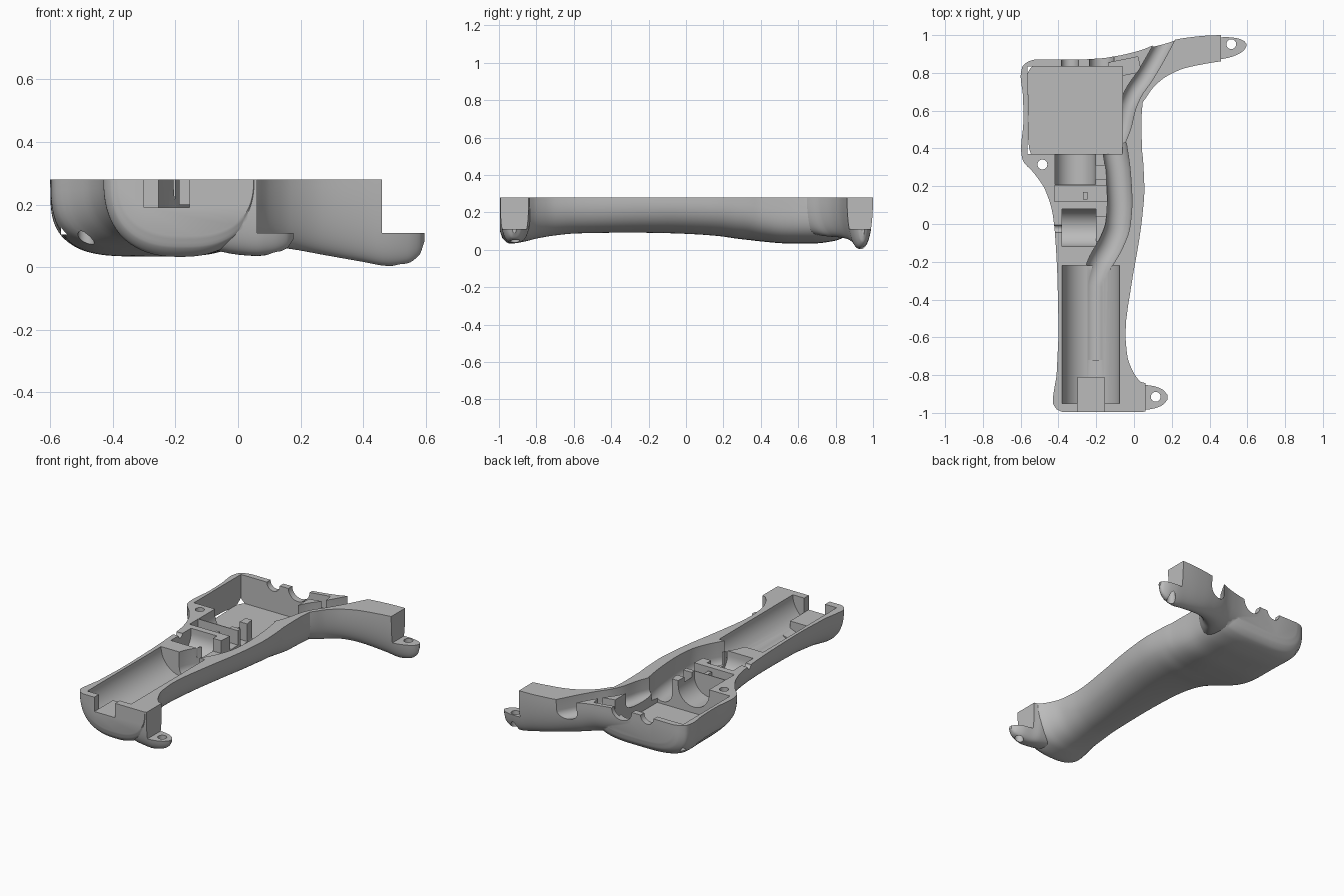
import bpy, bmesh, math
from mathutils import Vector, Matrix

cube = bpy.data.objects.get("Cube")
if cube:
    bpy.data.objects.remove(cube)

TOP, OVER = 0.28, 0.36

grey = bpy.data.materials.new("plain_grey")
grey.use_nodes = True
grey.diffuse_color = (0.5, 0.5, 0.5, 1)
grey.node_tree.nodes["Principled BSDF"].inputs["Base Color"].default_value = (0.5, 0.5, 0.5, 1)


def make(name, bm):
    bmesh.ops.recalc_face_normals(bm, faces=bm.faces)
    me = bpy.data.meshes.new(name)
    bm.to_mesh(me)
    bm.free()
    me.materials.append(grey)
    ob = bpy.data.objects.new(name, me)
    bpy.context.collection.objects.link(ob)
    return ob


def skin(name, rings):
    """Closed solid through a row of equal-sized rings."""
    bm = bmesh.new()
    rows = [[bm.verts.new(p) for p in ring] for ring in rings]
    n = len(rows[0])
    for a, b in zip(rows, rows[1:]):
        for i in range(n):
            j = (i + 1) % n
            bm.faces.new((a[i], a[j], b[j], b[i]))
    bm.faces.new(rows[0])
    bm.faces.new(rows[-1])
    return make(name, bm)


def resample(st, steps):
    """Smooth stations without overshoot."""
    cols = len(st[0])
    slope = []
    for i in range(len(st)):
        row = []
        for c in range(cols):
            m = 0
            if 0 < i < len(st) - 1:
                a = (st[i][c] - st[i-1][c]) / (st[i][0] - st[i-1][0])
                b = (st[i+1][c] - st[i][c]) / (st[i+1][0] - st[i][0])
                m = 2 * a * b / (a + b) if a * b > 0 else 0
            else:
                k = min(i, len(st) - 2)
                m = (st[k+1][c] - st[k][c]) / (st[k+1][0] - st[k][0])
            row.append(m)
        slope.append(row)
    out = []
    for i in range(len(st) - 1):
        h = st[i+1][0] - st[i][0]
        for s in range(steps):
            t = s / steps
            out.append([(2*t**3 - 3*t*t + 1) * st[i][c] + (t**3 - 2*t*t + t) * h * slope[i][c]
                        + (3*t*t - 2*t**3) * st[i+1][c] + (t**3 - t*t) * h * slope[i+1][c]
                        for c in range(cols)])
    out.append(list(st[-1]))
    return out


def loft(name, along_y, stations, seg=40):
    """Stations: position, low side, high side, underside height, squareness."""
    rings = []
    for pos, lo, hi, zb, n in resample(stations, 4):
        c, h = (lo + hi) / 2, (hi - lo) / 2
        sec = [(hi, OVER)]
        for i in range(seg + 1):
            a = math.pi * i / seg
            co, si = math.cos(a), max(0, math.sin(a))
            sec.append((c + h * math.copysign(abs(co) ** (2 / n), co),
                        TOP - (TOP - zb) * si ** (2 / n)))
        sec.append((lo, OVER))
        rings.append([(u, pos, z) if along_y else (pos, u, z) for u, z in sec])
    return skin(name, rings)


def box(x0, x1, y0, y1, z0, z1=OVER + 0.1, turn=0, name="cutter"):
    bm = bmesh.new()
    bmesh.ops.create_cube(bm, size=1)
    mat = (Matrix.Translation(((x0+x1)/2, (y0+y1)/2, (z0+z1)/2)) @ Matrix.Rotation(turn, 4, 'Z')
           @ Matrix.Diagonal((x1-x0, y1-y0, z1-z0, 1)))
    bmesh.ops.transform(bm, matrix=mat, verts=bm.verts)
    return make(name, bm)


def rod(axis, center, r, length):
    bm = bmesh.new()
    bmesh.ops.create_cone(bm, cap_ends=True, segments=40, radius1=r, radius2=r, depth=length)
    rot = {'X': Matrix.Rotation(math.pi/2, 4, 'Y'), 'Y': Matrix.Rotation(math.pi/2, 4, 'X'),
           'Z': Matrix()}[axis]
    bmesh.ops.transform(bm, matrix=Matrix.Translation(center) @ rot, verts=bm.verts)
    return make("cutter", bm)


def groove(path, r, zc):
    """U-shaped groove, open at the top, following y, x points."""
    pts = [Vector((x, y, 0)) for y, x in resample(path, 5)]
    rings = []
    for i, p in enumerate(pts):
        d = (pts[min(i+1, len(pts)-1)] - pts[max(i-1, 0)]).normalized()
        side = Vector((d.y, -d.x, 0))
        sec = [(r, OVER)] + [(r * math.cos(a), zc - r * math.sin(a))
                             for a in (math.pi * k / 14 for k in range(15))] + [(-r, OVER)]
        rings.append([p + side * u + Vector((0, 0, z)) for u, z in sec])
    return skin("cutter", rings)


def combine(ob, tool, op):
    mod = ob.modifiers.new("b", 'BOOLEAN')
    mod.operation, mod.object, mod.solver = op, tool, 'EXACT'
    dg = bpy.context.evaluated_depsgraph_get()
    me = bpy.data.meshes.new_from_object(ob.evaluated_get(dg))
    ob.modifiers.clear()
    ob.data = me
    bpy.data.objects.remove(tool)


# Main grip, lofted front to back
shell = loft("handle_shell", True, [
    (-0.995, -0.38, 0.05, 0.10, 2.5), (-0.98, -0.41, 0.06, 0.06, 2.5),
    (-0.94, -0.43, 0.06, 0.033, 2.4), (-0.86, -0.42, 0.05, 0.045, 2.4),
    (-0.80, -0.41, 0.005, 0.06, 2.4), (-0.70, -0.405, -0.035, 0.077, 2.4),
    (-0.58, -0.40, -0.045, 0.088, 2.4), (-0.30, -0.405, -0.01, 0.092, 2.4),
    (-0.10, -0.415, 0.025, 0.089, 2.4), (0.05, -0.43, 0.045, 0.083, 2.5),
    (0.18, -0.47, 0.055, 0.073, 2.6), (0.27, -0.53, 0.052, 0.06, 2.8),
    (0.34, -0.59, 0.048, 0.052, 3), (0.40, -0.598, 0.042, 0.045, 3.3),
    (0.55, -0.585, 0.04, 0.034, 3.8), (0.68, -0.588, 0.05, 0.034, 3.8),
    (0.78, -0.60, 0.06, 0.045, 3.8), (0.83, -0.592, 0.06, 0.06, 3.6),
    (0.86, -0.56, 0.04, 0.09, 3.4), (0.872, -0.52, 0.0, 0.13, 3.2)])

# Rear arm and its screw tab, lofted sideways
arm = loft("arm", False, [
    (-0.25, 0.60, 0.872, 0.10, 3), (-0.10, 0.58, 0.888, 0.085, 2.8), (0.0, 0.60, 0.91, 0.075, 2.6),
    (0.05, 0.65, 0.925, 0.07, 2.5), (0.10, 0.72, 0.945, 0.066, 2.4),
    (0.17, 0.78, 0.965, 0.058, 2.3), (0.27, 0.825, 0.985, 0.04, 2.2),
    (0.40, 0.852, 0.998, 0.017, 2.2), (0.48, 0.865, 1.0, 0.004, 2.3),
    (0.54, 0.885, 0.993, 0.012, 2.4), (0.58, 0.91, 0.978, 0.04, 2.4),
    (0.595, 0.935, 0.96, 0.08, 2.4)])
combine(shell, arm, 'UNION')

# Front screw tab
tab = loft("tab", False, [
    (-0.10, -0.99, -0.83, 0.06, 3), (0.0, -0.993, -0.83, 0.04, 3), (0.06, -0.993, -0.842, 0.036, 3),
    (0.11, -0.985, -0.85, 0.042, 3), (0.155, -0.965, -0.87, 0.06, 3),
    (0.178, -0.935, -0.90, 0.09, 3)])
combine(shell, tab, 'UNION')

cutters = [
    box(-2, 2, -2, 2, TOP),                                # flat parting face
    box(0.46, 0.8, 0.7, 1.2, 0.11),                        # arm tab step
    box(0.06, 0.3, -1.2, -0.82, 0.11),                     # front tab step
    box(-0.565, -0.06, 0.37, 0.835, 0.105),                # square bay
    rod('Y', (-0.228, -0.585, TOP), 0.152, 0.73),          # long trough
    box(-0.30, -0.155, -1.1, -0.9, 0.19),                  # front mouth
    groove([(-0.72, -0.213), (-0.33, -0.213), (-0.22, -0.185), (-0.10, -0.12), (0.0, -0.085),
            (0.12, -0.076), (0.28, -0.085), (0.42, -0.105)], 0.065, 0.185),
    groove([(0.42, -0.10), (0.52, -0.06), (0.62, -0.035), (0.70, 0.0), (0.78, 0.055),
            (0.88, 0.115), (1.02, 0.19)], 0.045, 0.21),
    rod('Y', (-0.312, 0.30, 0.25), 0.107, 0.18),           # lengthwise cradle
    box(-0.419, -0.205, 0.21, 0.39, 0.25),
    box(-0.42, -0.13, 0.12, 0.205, 0.19),                  # bracket slot
    box(-0.205, -0.13, 0.235, 0.31, 0.17),
    rod('X', (-0.292, -0.02, 0.25), 0.10, 0.18),           # crosswise cradle
    box(-0.382, -0.202, -0.12, 0.08, 0.25),
    box(-0.21, -0.12, -0.09, 0.04, 0.2),
    rod('X', (-0.40, -0.025, TOP), 0.02, 0.12),            # pivot notch
    rod('Y', (-0.34, 0.86, TOP), 0.045, 0.10),             # rear cable notches
    rod('Y', (-0.17, 0.87, TOP), 0.065, 0.12),
    box(-0.13, 0.03, 0.79, 0.87, 0.2, turn=0.2),
    rod('Z', (0.515, 0.952, 0.1), 0.026, 0.6),             # screw holes
    rod('Z', (0.115, -0.915, 0.1), 0.026, 0.6),
    rod('Z', (-0.485, 0.315, 0.1), 0.026, 0.6),
]
for c in cutters:
    combine(shell, c, 'DIFFERENCE')

# Raised details inside
details = [
    box(-0.30, -0.155, -0.975, -0.81, 0.10, 0.19, name="front_rest"),
    box(-0.27, -0.245, 0.13, 0.17, 0.15, 0.26, name="bracket_peg"),
]

bpy.ops.object.select_all(action='DESELECT')
for ob in [shell] + details:
    ob.select_set(True)
bpy.context.view_layer.objects.active = shell
bpy.ops.object.shade_smooth_by_angle(angle=math.radians(32))
